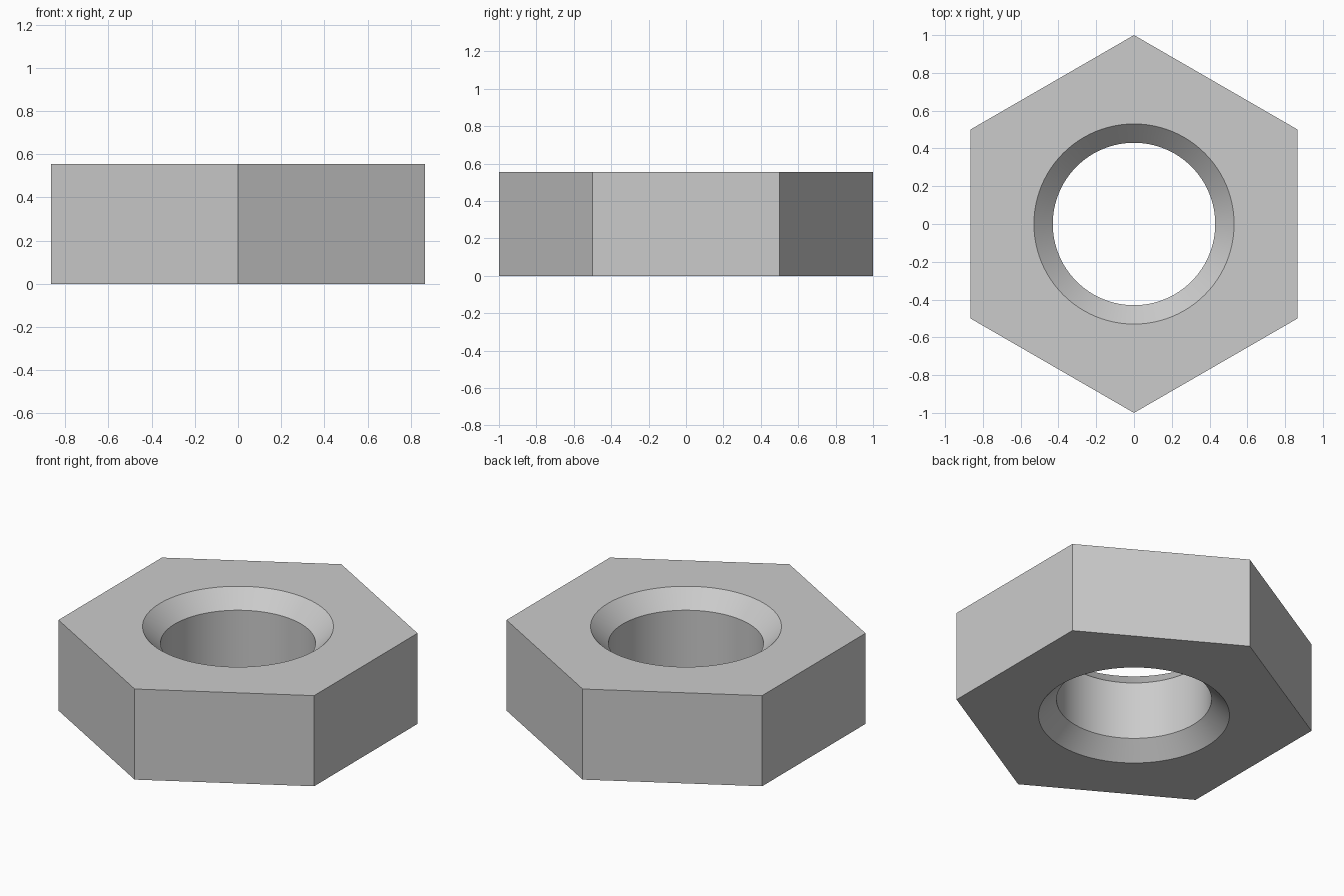
import bpy
import bmesh
from math import cos, sin, tau

cube = bpy.data.objects.get("Cube")
if cube:
    bpy.data.objects.remove(cube, do_unlink=True)

HEIGHT = 0.555
OUTER = 1.0          # corner radius of the hexagon
BORE = 0.43          # radius of the straight bore
RIM = 0.53           # radius of the countersink at each face
SINK = 0.1           # depth of the countersink
SIDES = 6
ARC = 16             # bore segments per hexagon side
START = tau / 12     # puts corners on the front and back

# Material
steel = bpy.data.materials.new("steel grey")
steel.use_nodes = True
colour = (0.6, 0.6, 0.6, 1)
steel.diffuse_color = colour
steel.node_tree.nodes["Principled BSDF"].inputs["Base Color"].default_value = colour

bm = bmesh.new()


def ring(radius, z, count):
    angles = [START + tau * i / count for i in range(count)]
    return [bm.verts.new((radius * cos(a), radius * sin(a), z)) for a in angles]


def wall(lower, upper):
    n = len(lower)
    for i in range(n):
        j = (i + 1) % n
        bm.faces.new((lower[i], lower[j], upper[j], upper[i]))


# Hexagonal outside
hex_low = ring(OUTER, 0, SIDES)
hex_high = ring(OUTER, HEIGHT, SIDES)
wall(hex_low, hex_high)

# Bore with a countersink at both ends
profile = [(RIM, 0), (BORE, SINK), (BORE, HEIGHT - SINK), (RIM, HEIGHT)]
rings = [ring(r, z, SIDES * ARC) for r, z in profile]
for lower, upper in zip(rings, rings[1:]):
    wall(lower, upper)

# Flat end faces, one sector per hexagon side
for corners, rim in ((hex_low, rings[0]), (hex_high, rings[-1])):
    for k in range(SIDES):
        arc = [rim[(k * ARC + i) % len(rim)] for i in range(ARC + 1)]
        bm.faces.new([corners[k], corners[(k + 1) % SIDES]] + arc[::-1])

bmesh.ops.recalc_face_normals(bm, faces=bm.faces)
mesh = bpy.data.meshes.new("hex_nut")
bm.to_mesh(mesh)
bm.free()
mesh.materials.append(steel)

nut = bpy.data.objects.new("hex_nut", mesh)
bpy.context.collection.objects.link(nut)

# Smooth bore, sharp outer edges
bpy.ops.object.select_all(action='DESELECT')
nut.select_set(True)
bpy.context.view_layer.objects.active = nut
bpy.ops.object.shade_smooth_by_angle(angle=tau / 12)
